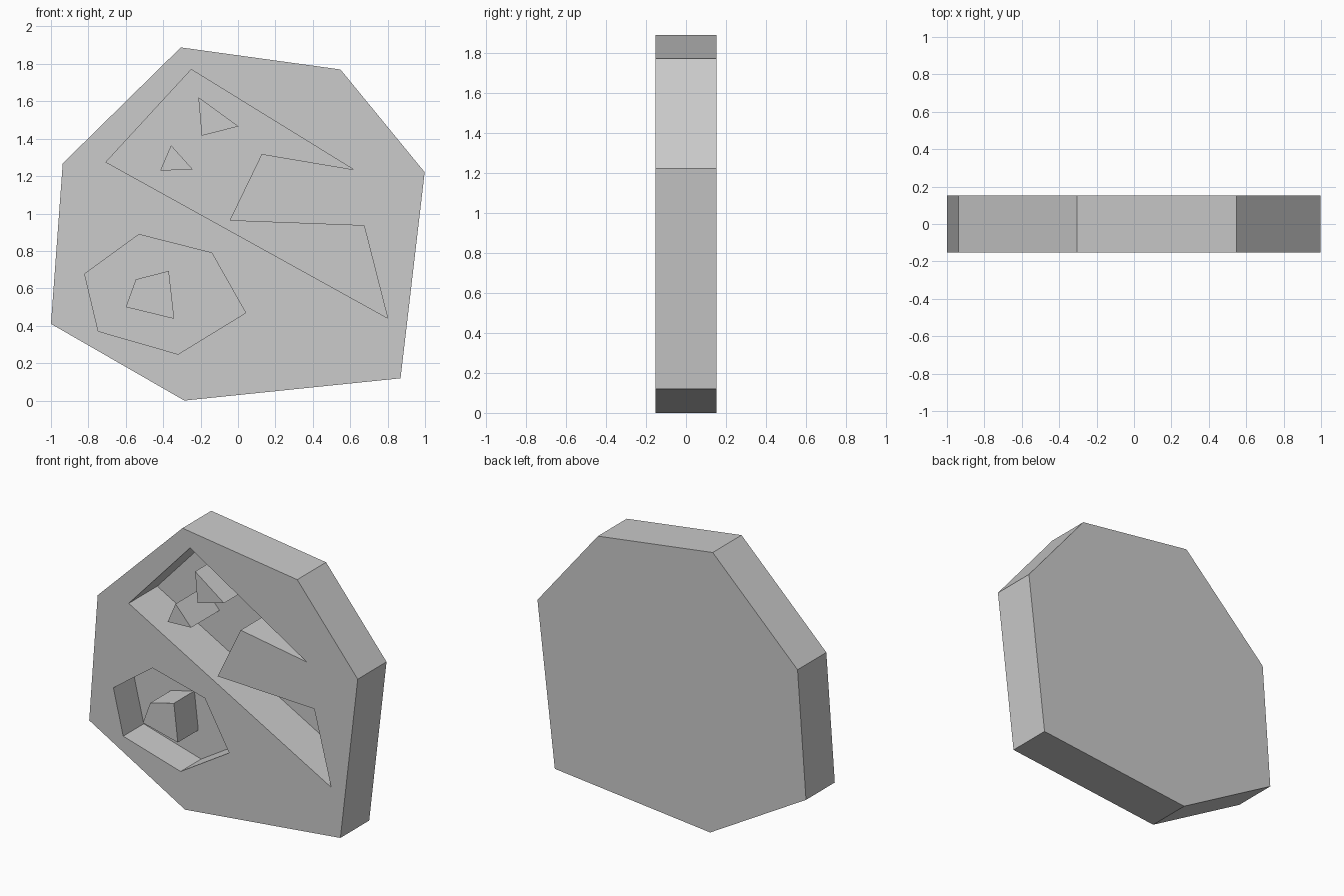
import bpy
import bmesh

if "Cube" in bpy.data.objects:
    bpy.data.objects.remove(bpy.data.objects["Cube"])

HALF = 0.153  # half the slab thickness


def prism(name, outline, y_front, y_back):
    """Extrude an (x, z) outline along y."""
    bm = bmesh.new()
    face = bm.faces.new([bm.verts.new((x, y_front, z)) for x, z in outline])
    ext = bmesh.ops.extrude_face_region(bm, geom=[face])
    moved = [v for v in ext["geom"] if isinstance(v, bmesh.types.BMVert)]
    bmesh.ops.translate(bm, verts=moved, vec=(0, y_back - y_front, 0))
    bmesh.ops.recalc_face_normals(bm, faces=bm.faces)
    mesh = bpy.data.meshes.new(name)
    bm.to_mesh(mesh)
    bm.free()
    obj = bpy.data.objects.new(name, mesh)
    bpy.context.collection.objects.link(obj)
    return obj


# Seven-sided slab
slab = prism("slab", [(-0.306, 1.888), (0.548, 1.77), (0.998, 1.221), (0.869, 0.119),
                      (-0.287, 0), (-1.0, 0.41), (-0.937, 1.268)], -HALF, HALF)

# Recesses: outline and floor position (the upper one is almost through)
upper_floor, lower_floor = 0.150, 0.065
recesses = [
    ("upper_recess", [(-0.706, 1.275), (-0.25, 1.77), (0.618, 1.235), (0.127, 1.318),
                      (-0.045, 0.962), (0.674, 0.935), (0.80, 0.441)], upper_floor),
    ("lower_recess", [(-0.53, 0.888), (-0.14, 0.789), (0.041, 0.469), (-0.32, 0.248),
                      (-0.747, 0.371), (-0.82, 0.677)], lower_floor),
]
cutters = []
for name, outline, floor in recesses:
    cutter = prism(name + "_cutter", outline, -HALF - 0.1, floor)
    cutter.hide_render = True
    cutters.append(cutter)
    mod = slab.modifiers.new(name, "BOOLEAN")
    mod.operation = "DIFFERENCE"
    mod.solver = "EXACT"
    mod.object = cutter

# Bake the cuts and drop the cutters
bpy.context.view_layer.update()
baked = bpy.data.meshes.new_from_object(
    slab.evaluated_get(bpy.context.evaluated_depsgraph_get()))
slab.modifiers.clear()
slab.data = baked
for cutter in cutters:
    bpy.data.objects.remove(cutter)

# Islands standing on the recess floors, flush with the front
prism("upper_island", [(-0.212, 1.622), (0.003, 1.466), (-0.194, 1.416)], -HALF, upper_floor)
prism("middle_island", [(-0.358, 1.365), (-0.242, 1.236), (-0.416, 1.229)], -HALF, upper_floor)
prism("lower_island", [(-0.546, 0.648), (-0.37, 0.693), (-0.341, 0.437), (-0.6, 0.5)],
      -HALF, lower_floor)
